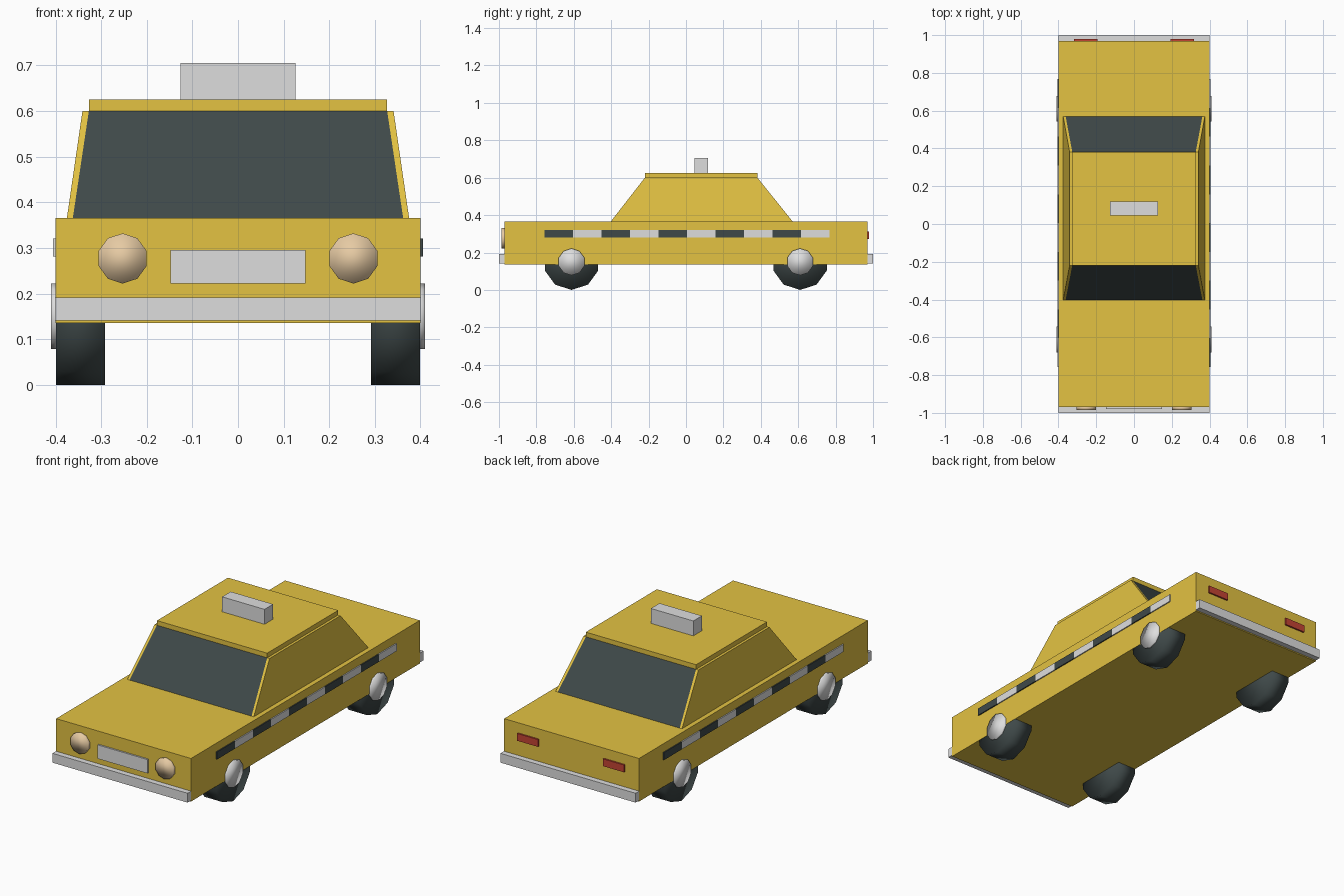
import bpy, bmesh, math

if "Cube" in bpy.data.objects:
    bpy.data.objects.remove(bpy.data.objects["Cube"])


def material(name, r, g, b):
    def lin(c):
        c /= 255
        return c / 12.92 if c <= 0.04045 else ((c + 0.055) / 1.055) ** 2.4
    m = bpy.data.materials.new(name)
    m.diffuse_color = (lin(r), lin(g), lin(b), 1)
    m.use_nodes = True
    m.node_tree.nodes["Principled BSDF"].inputs["Base Color"].default_value = m.diffuse_color
    return m


YELLOW = material("taxi yellow", 227, 194, 66)
GREY = material("light grey", 222, 222, 222)
DARK = material("charcoal", 63, 73, 73)
RED = material("tail red", 196, 68, 52)
CREAM = material("lamp cream", 230, 202, 163)


def finish(name, bm, mats):
    bmesh.ops.recalc_face_normals(bm, faces=bm.faces)
    me = bpy.data.meshes.new(name)
    bm.to_mesh(me)
    bm.free()
    for m in mats:
        me.materials.append(m)
    ob = bpy.data.objects.new(name, me)
    bpy.context.collection.objects.link(ob)
    return ob


def box(name, x, y, z, mat):
    """Box from (low, high) pairs on each axis."""
    bm = bmesh.new()
    bmesh.ops.create_cube(bm, size=1)
    for v in bm.verts:
        v.co = [r[0] if c < 0 else r[1] for c, r in zip(v.co, (x, y, z))]
    return finish(name, bm, [mat])


def disc(name, centre, radius, depth, axis, mat):
    """Ten-sided, softly shaded cylinder with a corner at the bottom."""
    bm = bmesh.new()
    bmesh.ops.create_cone(bm, cap_ends=True, segments=10, radius1=radius,
                          radius2=radius, depth=depth)
    for v in bm.verts:
        x, y, z = v.co
        # radial corner direction to z, cylinder axis to x or y
        a = math.atan2(y, x)
        # start the ring so one corner points straight down
        k = round((a - base_angle(bm)) / (math.tau / 10))
        t = -math.pi / 2 + k * math.tau / 10
        u, w = radius * math.cos(t), radius * math.sin(t)
        v.co = (z, u, w) if axis == "x" else (u, z, w)
    for f in bm.faces:
        f.smooth = True
    ob = finish(name, bm, [mat])
    ob.location = centre
    return ob


def base_angle(bm):
    return math.pi / 2  # primitive rings start on the +y axis


# Lower body and bumpers
box("body", (-.4, .4), (-.97, .97), (.135, .366), YELLOW)
box("front_bumper", (-.401, .401), (-1, -.97), (.141, .191), GREY)
box("rear_bumper", (-.401, .401), (.97, 1), (.141, .191), GREY)

# Cabin: lofted across four stations, glass between the middle two
bm = bmesh.new()
rows = []
for xb, xt in ((-.375, -.341), (-.362, -.327), (.362, .327), (.375, .341)):
    rows.append([bm.verts.new(c) for c in (
        (xb, -.402, .366), (xt, -.22, .6), (xt, .382, .6), (xb, .57, .366))])
for i in range(3):
    for j in range(4):
        k = (j + 1) % 4
        f = bm.faces.new((rows[i][j], rows[i][k], rows[i + 1][k], rows[i + 1][j]))
        f.material_index = 1 if i == 1 and j in (0, 2) else 0
bm.faces.new(rows[0])
bm.faces.new(rows[3])
finish("cabin", bm, [YELLOW, DARK])

# Roof panel and roof sign
box("roof", (-.327, .327), (-.22, .382), (.6, .625), YELLOW)
box("roof_sign", (-.126, .126), (.045, .118), (.625, .705), GREY)

# Front plate, headlights, tail lights
box("front_plate", (-.148, .148), (-.979, -.97), (.222, .296), GREY)
for s, side in ((-1, "left"), (1, "right")):
    disc("headlight_" + side, (s * .253, -.973, .277), .055, .026, "y", CREAM)
    box("tail_light_" + side, sorted((s * .193, s * .317)), (.97, .979),
        (.273, .312), RED)

    # Wheels and hubcaps
    for y, end in ((-.612, "front"), (.61, "rear")):
        disc(f"{end}_wheel_{side}", (s * .3455, y, .15), .15, .108, "x", DARK)
        disc(f"{end}_hubcap_{side}", (s * .400, y, .15), .072, .02, "x", GREY)

    # Checkered side stripe, colours swapped between the sides
    step = 1.524 / 10
    for i in range(10):
        y = -.757 + i * step
        dark = (i % 2 == 0) == (s > 0)
        box(f"check_{side}_{i}", sorted((s * .4, s * .406)), (y, y + step),
            (.281, .321), DARK if dark else GREY)
